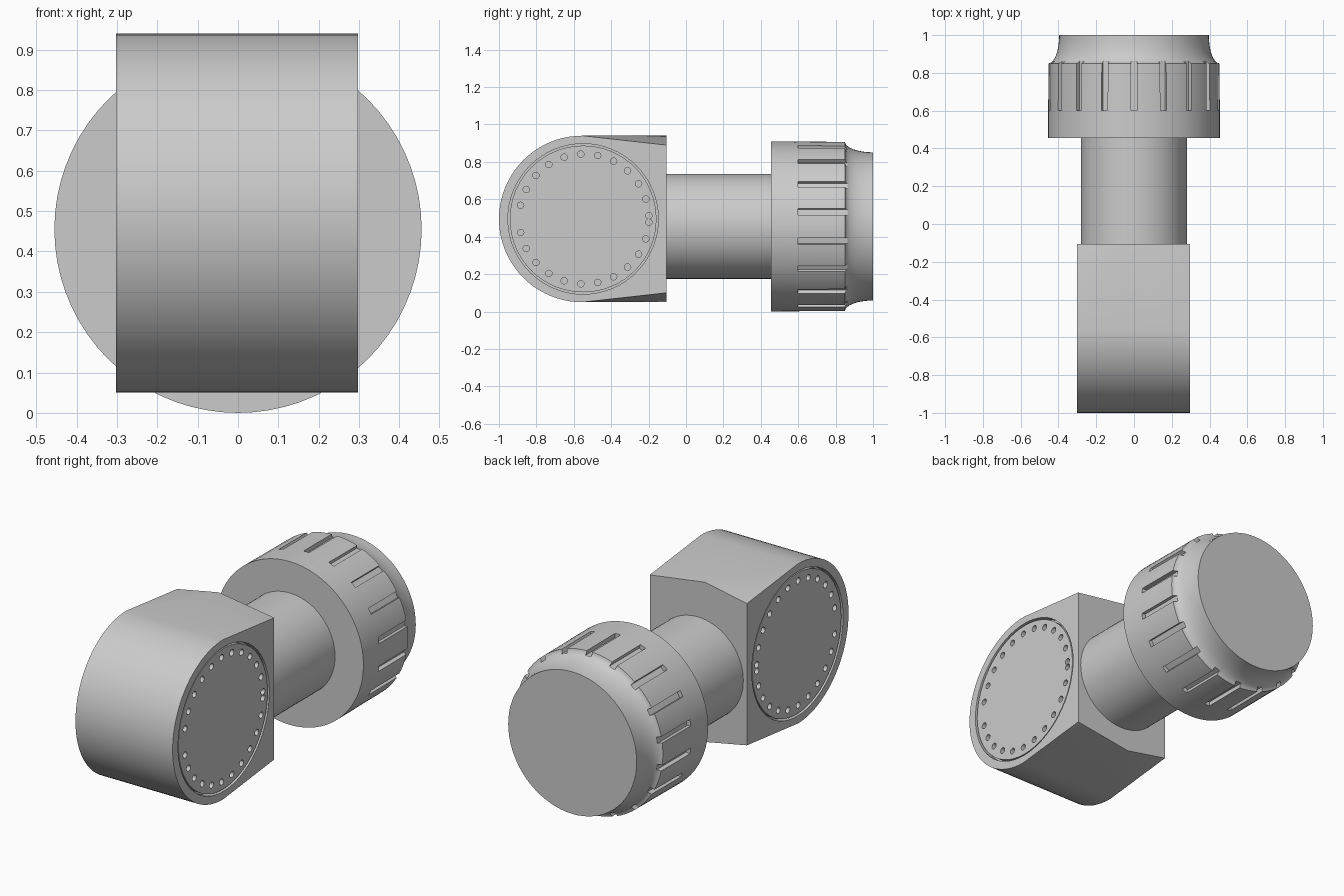
import bpy, bmesh
from math import pi, cos, sin, radians
from mathutils import Matrix, Vector

if "Cube" in bpy.data.objects:
    bpy.data.objects.remove(bpy.data.objects["Cube"])

HY, HZ, HR = -0.555, 0.495, 0.445      # head centre and radius
X0, X1 = -0.302, 0.297                 # head sides
AZ = 0.455                             # height of neck / drum axis


def finish(name, bm, smooth=True):
    bmesh.ops.recalc_face_normals(bm, faces=bm.faces[:])
    me = bpy.data.meshes.new(name)
    bm.to_mesh(me)
    bm.free()
    ob = bpy.data.objects.new(name, me)
    bpy.context.collection.objects.link(ob)
    if smooth:
        bpy.ops.object.select_all(action='DESELECT')
        ob.select_set(True)
        bpy.context.view_layer.objects.active = ob
        bpy.ops.object.shade_smooth_by_angle(angle=radians(25))
    return ob


def add_x_cylinder(bm, x, y, z, r, depth, n):
    m = Matrix.Translation((x, y, z)) @ Matrix.Rotation(pi / 2, 4, 'Y')
    bmesh.ops.create_cone(bm, cap_ends=True, segments=n, radius1=r, radius2=r,
                          depth=depth, matrix=m)


def revolve_y(name, profile, n=72):
    """Closed solid of (y, radius) points turned about the neck axis."""
    bm = bmesh.new()
    rings = [[bm.verts.new((r * sin(2 * pi * i / n), y, AZ + r * cos(2 * pi * i / n)))
              for i in range(n)] for y, r in profile]
    for a, b in zip(rings, rings[1:]):
        for i in range(n):
            j = (i + 1) % n
            bm.faces.new((a[i], a[j], b[j], b[i]))
    bm.faces.new(rings[0])
    bm.faces.new(rings[-1])
    return finish(name, bm)


def cut(ob, bm):
    """Subtract the cutter mesh and bake the result."""
    cutter = finish("cutter", bm, False)
    cutter.hide_render = True
    mod = ob.modifiers.new("cut", 'BOOLEAN')
    mod.operation, mod.solver, mod.object = 'DIFFERENCE', 'EXACT', cutter
    bpy.ops.object.select_all(action='DESELECT')
    ob.select_set(True)
    bpy.context.view_layer.objects.active = ob
    # keep the cut first, before any smoothing modifier
    bpy.ops.object.modifier_move_to_index(modifier="cut", index=0)
    bpy.ops.object.modifier_apply(modifier="cut")
    bpy.data.objects.remove(cutter, do_unlink=True)
    bpy.ops.object.shade_smooth_by_angle(angle=radians(25))


# Head: round front, square back with chamfered corners rising to a mid point
bm = bmesh.new()
YE, APEX = -0.105, -0.045
N = 40
sides = []
for x in (X0, X1):
    arc = [bm.verts.new((x, HY - HR * sin(pi * i / N), HZ + HR * cos(pi * i / N)))
           for i in range(N + 1)]
    low = bm.verts.new((x, YE, HZ - HR + 0.05))
    high = bm.verts.new((x, YE, HZ + HR - 0.05))
    bm.faces.new(arc + [low, high])
    sides.append((arc, low, high))
(la, ll, lh), (ra, rl, rh) = sides
for i in range(N):
    bm.faces.new((la[i], la[i + 1], ra[i + 1], ra[i]))
top = bm.verts.new((APEX, YE, HZ + HR))
bot = bm.verts.new((APEX, YE, HZ - HR))
for l, r, lc, rc, p in ((la[0], ra[0], lh, rh, top), (la[-1], ra[-1], ll, rl, bot)):
    bm.faces.new((l, r, p))
    bm.faces.new((l, lc, p))
    bm.faces.new((r, rc, p))
bm.faces.new((ll, bot, rl, rh, top, lh))
head = finish("head", bm)

# Round recesses in both sides of the head
PY = -0.55
bm = bmesh.new()
for x in (X0, X1):
    add_x_cylinder(bm, x, PY, HZ, 0.402, 0.08, 64)
cut(head, bm)

# Side plates with a ring of small holes
for name, x, s in (("left_plate", X0, -1), ("right_plate", X1, 1)):
    bm = bmesh.new()
    add_x_cylinder(bm, x - s * 0.025, PY, HZ, 0.392, 0.042, 64)
    plate = finish(name, bm)
    bm = bmesh.new()
    for k in range(12):
        for sign in (1, -1):
            a = sign * radians(2.9 + 15 * k)
            add_x_cylinder(bm, x, PY + 0.005 + 0.347 * cos(a), HZ + 0.347 * sin(a),
                           0.0172, 0.06, 16)
    cut(plate, bm)

# Neck
revolve_y("neck", [(-0.12, 0.28), (0.47, 0.28)])

# Drum with a concave lip at the back
lip = [(1.0 - 0.15 * cos(t), 0.453 - 0.057 * sin(t))
       for t in [pi / 2 * i / 8 for i in range(9)]]
drum = revolve_y("drum", [(0.455, 0.455)] + lip)

# Grip slots around the drum
bm = bmesh.new()
for k in range(18):
    m = (Matrix.Translation((0, 0, AZ)) @ Matrix.Rotation(2 * pi * k / 18, 4, 'Y')
         @ Matrix.Translation((0, 0.755, 0.48))
         @ Matrix.Diagonal((0.034, 0.31, 0.10, 1)))
    bmesh.ops.create_cube(bm, size=1, matrix=m)
cut(drum, bm)
